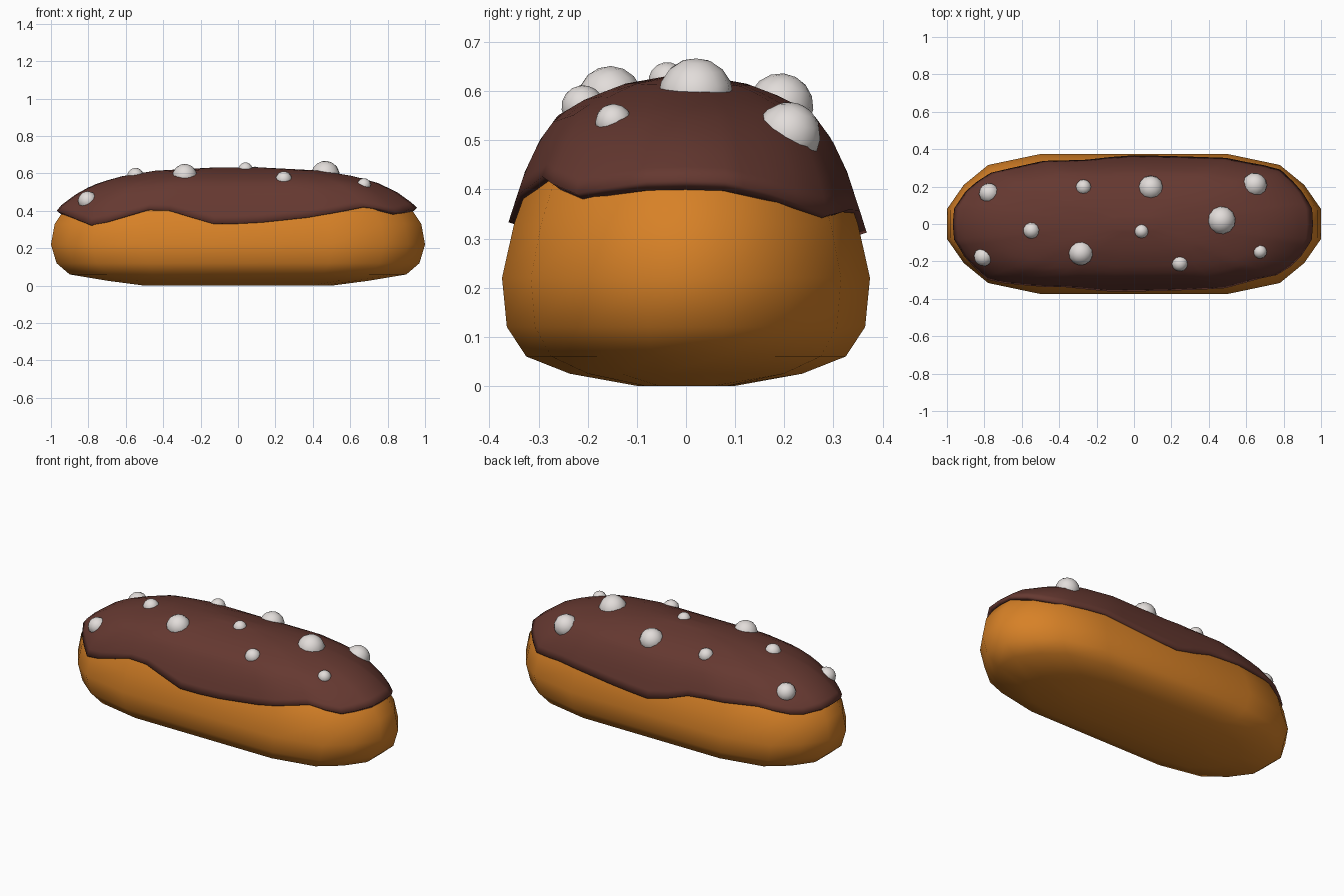
import bpy, bmesh, math
from mathutils import Vector

if "Cube" in bpy.data.objects:
    bpy.data.objects.remove(bpy.data.objects["Cube"])


def material(name, rgb):
    m = bpy.data.materials.new(name)
    m.diffuse_color = (*rgb, 1)
    m.use_nodes = True
    m.node_tree.nodes["Principled BSDF"].inputs["Base Color"].default_value = m.diffuse_color
    return m


DOUGH = material("golden dough", (0.68, 0.22, 0.02))
CHOCOLATE = material("chocolate", (0.13, 0.04, 0.03))
CREAM = material("cream white", (0.76, 0.72, 0.70))


def lerp(keys, x):
    """Piecewise linear lookup; returns a list of values."""
    if x <= keys[0][0]:
        return keys[0][1:]
    for p, q in zip(keys, keys[1:]):
        if x <= q[0]:
            t = (x - p[0]) / (q[0] - p[0])
            return [a + (b - a) * t for a, b in zip(p[1:], q[1:])]
    return keys[-1][1:]


def loft(name, rings, mat, close_bottom):
    """Skin between closed rings, capping the last (and optionally first)."""
    bm = bmesh.new()
    rows = [[bm.verts.new(p) for p in r] for r in rings]
    n = len(rows[0])
    for lo, hi in zip(rows, rows[1:]):
        for i in range(n):
            j = (i + 1) % n
            bm.faces.new((lo[i], lo[j], hi[j], hi[i]))
    bm.faces.new(rows[-1])
    if close_bottom:
        bm.faces.new(rows[0][::-1])
    bmesh.ops.recalc_face_normals(bm, faces=bm.faces)
    me = bpy.data.meshes.new(name)
    bm.to_mesh(me)
    bm.free()
    ob = bpy.data.objects.new(name, me)
    bpy.context.collection.objects.link(ob)
    me.materials.append(mat)
    return ob


def smooth(ob, angle=60):
    bpy.ops.object.select_all(action='DESELECT')
    ob.select_set(True)
    bpy.context.view_layer.objects.active = ob
    bpy.ops.object.shade_smooth_by_angle(angle=math.radians(angle))


# Rounded-bar plan outline (unit half length and half width)
quarter = [(1, 0.21), (0.91, 0.55), (0.78, 0.83), (0.5, 0.985)]
half = quarter + [(-x, y) for x, y in reversed(quarter)]
plan = half + [(-x, -y) for x, y in half]

# Bun: height, half length, half width
bun_profile = [(0, 0.5, 0.1), (0.025, 0.69, 0.24), (0.06, 0.9, 0.33),
               (0.12, 0.97, 0.37), (0.22, 1.0, 0.38), (0.33, 0.98, 0.355),
               (0.42, 0.92, 0.322), (0.5, 0.82, 0.275), (0.56, 0.66, 0.2),
               (0.595, 0.4, 0.11), (0.608, 0.15, 0.04)]
bun = loft("bun", [[(x * a, y * b, z) for x, y in plan]
                   for z, a, b in bun_profile], DOUGH, True)
smooth(bun)

# Icing: profile, and lower edge height along the front and back
icing_profile = [(0.30, 1.0, 0.377), (0.36, 0.985, 0.358), (0.41, 0.965, 0.341),
                 (0.435, 0.94, 0.333), (0.5, 0.85, 0.302), (0.55, 0.745, 0.265),
                 (0.585, 0.62, 0.205), (0.615, 0.44, 0.125), (0.632, 0.12, 0.03)]
front_edge = [(-1, 0.4), (-0.78, 0.32), (-0.48, 0.415), (-0.4, 0.41), (-0.12, 0.33),
              (0.1, 0.338), (0.4, 0.37), (0.73, 0.43), (0.87, 0.39), (1, 0.418)]
back_edge = [(-1, 0.4), (-0.9, 0.38), (-0.75, 0.42), (-0.58, 0.41), (-0.27, 0.39),
             (-0.03, 0.31), (0.2, 0.325), (0.55, 0.362), (0.8, 0.347),
             (0.93, 0.393), (1, 0.418)]
upper = sorted([(-x, y) for x, y in quarter] + quarter)
upper = [(-1.0, 0.0)] + upper + [(1.0, 0.0)]
columns = []
COUNT = 24
for side, edge in ((1, back_edge), (-1, front_edge)):
    for i in range(COUNT):
        x = math.cos(math.pi * i / COUNT) * side
        y = 0 if i == 0 else lerp(upper, x)[0] * side
        columns.append((x, y, lerp(edge, x)[0]))
rings = []
ROWS = 12
for k in range(ROWS + 1):
    s = math.sin(k / ROWS * math.pi / 2)
    ring = []
    for x, y, h in columns:
        z = h + (0.632 - h) * s
        a, b = lerp(icing_profile, z)
        ring.append((x * a, y * b, z))
    rings.append(ring)
icing = loft("icing", rings, CHOCOLATE, False)

# Cream drops: x, y, radius; half sunk in the icing surface
drops = [(-0.78, 0.17, 0.055), (-0.27, 0.2, 0.042), (0.09, 0.2, 0.067),
         (0.65, 0.215, 0.067), (-0.55, -0.035, 0.045), (0.04, -0.04, 0.038),
         (0.47, 0.02, 0.077), (-0.81, -0.18, 0.052), (-0.285, -0.16, 0.067),
         (0.245, -0.215, 0.044), (0.675, -0.15, 0.038)]
bpy.context.view_layer.update()
for i, (x, y, r) in enumerate(drops):
    hit, pos, normal, _ = icing.ray_cast(Vector((x, y, 2)), Vector((0, 0, -1)))
    bpy.ops.mesh.primitive_uv_sphere_add(segments=12, ring_count=8, radius=r,
                                         location=pos - normal * r * 0.25)
    drop = bpy.context.object
    drop.name = f"cream_drop_{i + 1}"
    drop.rotation_euler = normal.to_track_quat('Z', 'Y').to_euler()
    drop.data.materials.append(CREAM)
    smooth(drop)

# Icing thickness
mod = icing.modifiers.new("thickness", 'SOLIDIFY')
mod.thickness = 0.025
mod.offset = -1
smooth(icing)
